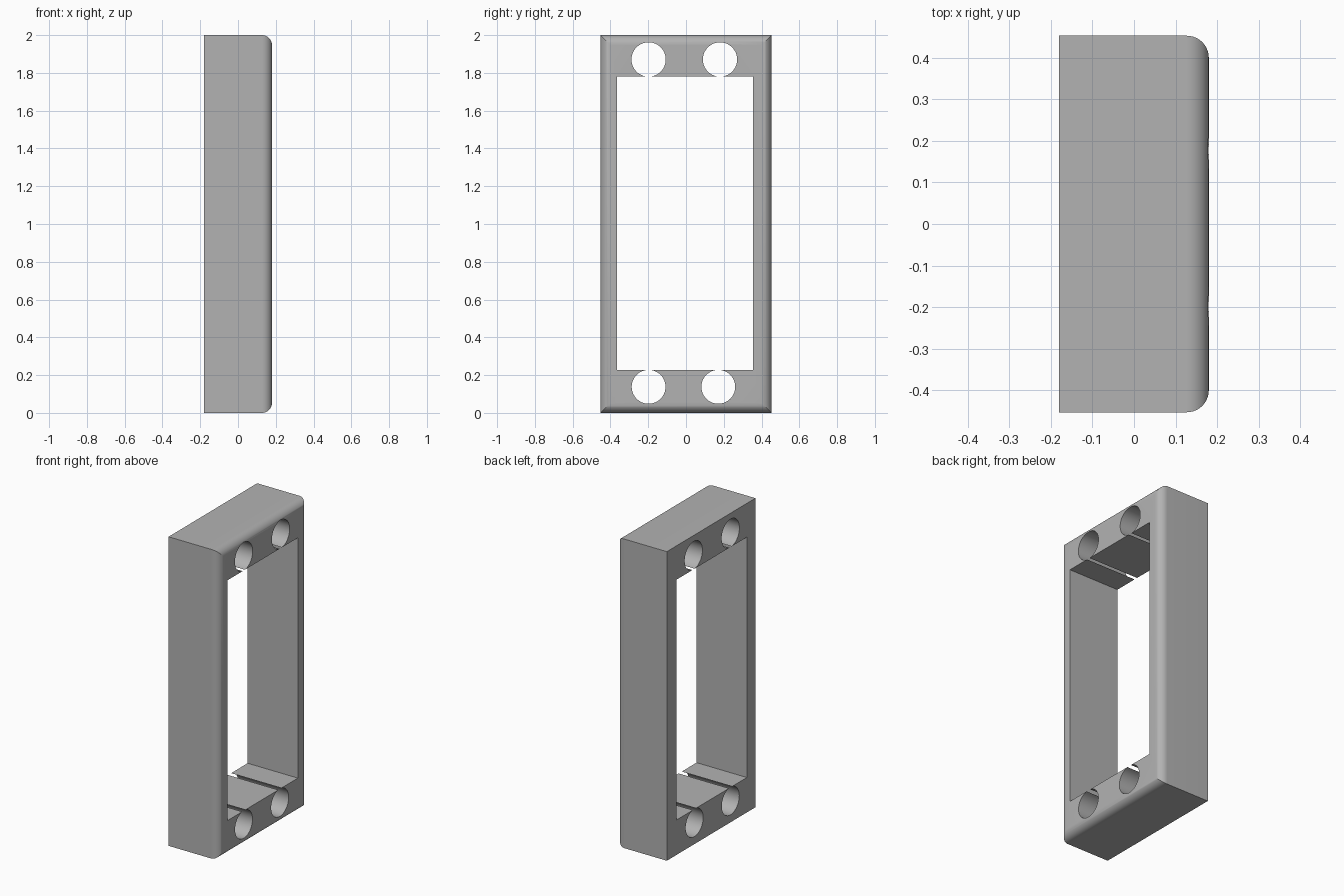
import bpy
import bmesh
from mathutils import Matrix, Vector
from math import pi

default = bpy.data.objects.get("Cube")
if default:
    bpy.data.objects.remove(default, do_unlink=True)

grey = bpy.data.materials.new("plain grey")
grey.use_nodes = True
colour = (0.45, 0.45, 0.45, 1)
grey.diffuse_color = colour
grey.node_tree.nodes["Principled BSDF"].inputs["Base Color"].default_value = colour


def make_object(name, bm):
    mesh = bpy.data.meshes.new(name)
    bm.to_mesh(mesh)
    bm.free()
    mesh.materials.append(grey)
    obj = bpy.data.objects.new(name, mesh)
    bpy.context.collection.objects.link(obj)
    return obj


def box(low, high):
    bm = bmesh.new()
    low, high = Vector(low), Vector(high)
    place = Matrix.Translation((low + high) / 2) @ Matrix.Diagonal((*(high - low), 1))
    bmesh.ops.create_cube(bm, size=1, matrix=place)
    return bm


def cut(target, cutter):
    mod = target.modifiers.new(cutter.name, "BOOLEAN")
    mod.operation = "DIFFERENCE"
    mod.solver = "EXACT"
    mod.object = cutter
    bpy.context.view_layer.objects.active = target
    bpy.ops.object.modifier_apply(modifier=mod.name)
    bpy.data.objects.remove(cutter, do_unlink=True)


# Block with the outer edges of its +x face rounded
bm = box((-0.18, -0.453, 0), (0.18, 0.453, 2))
rim = [e for e in bm.edges if all(v.co.x > 0.1 for v in e.verts)]
bmesh.ops.bevel(bm, geom=rim, offset=0.053, segments=10, profile=0.5, affect="EDGES")
frame = make_object("frame", bm)

# Large rectangular opening
cut(frame, make_object("window_cutter", box((-1, -0.365, 0.226), (1, 0.355, 1.781))))

# Round through holes that just break into the opening
for y, z, radius in ((-0.198, 1.871, 0.0908), (0.18, 1.871, 0.0908),
                     (-0.198, 0.138, 0.0895), (0.171, 0.138, 0.0895)):
    bm = bmesh.new()
    place = Matrix.Translation((0, y, z)) @ Matrix.Rotation(pi / 2, 4, "Y")
    bmesh.ops.create_cone(bm, cap_ends=True, segments=64, radius1=radius,
                          radius2=radius, depth=1, matrix=place)
    cut(frame, make_object("hole_cutter", bm))

# Smooth curved surfaces, crisp corners
bpy.ops.object.select_all(action="DESELECT")
frame.select_set(True)
bpy.context.view_layer.objects.active = frame
bpy.ops.object.shade_smooth_by_angle(angle=pi / 6)
